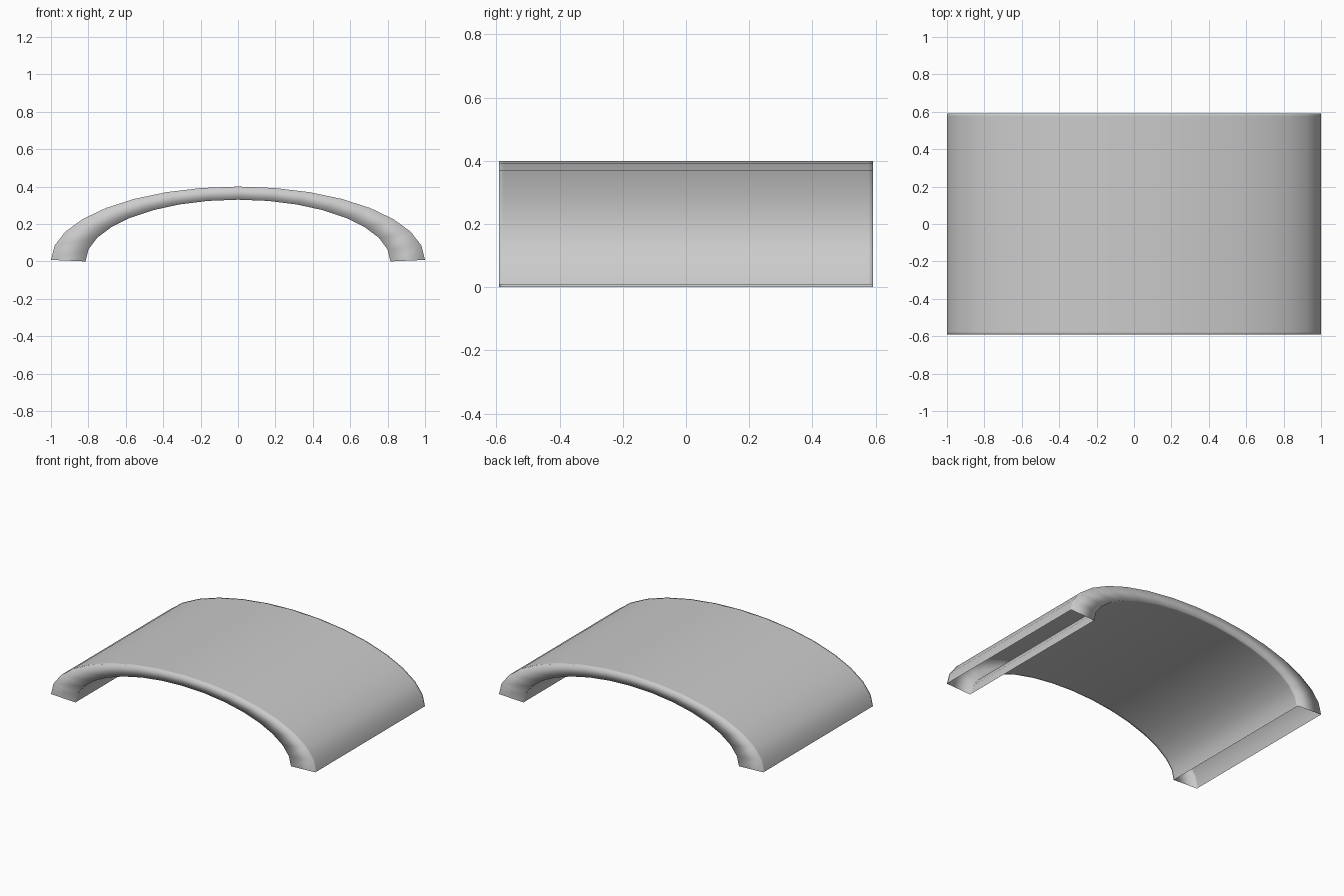
import bpy, bmesh, math

cube = bpy.data.objects.get("Cube")
if cube:
    bpy.data.objects.remove(cube)

SEGMENTS = 16        # sides along the half ellipse
HALF_DEPTH = 0.592
RIM = 0.015          # narrow band beside each open end

grey = bpy.data.materials.new("plain_grey")
grey.use_nodes = True
colour = (0.6, 0.6, 0.6, 1)
grey.diffuse_color = colour
grey.node_tree.nodes["Principled BSDF"].inputs["Base Color"].default_value = colour

# (half width, height, base height) of the outer and inner half ellipses
OUTER = (1.0, 0.392, 0.008)
INNER = (0.815, 0.33, 0.0)
depths = [-HALF_DEPTH, RIM - HALF_DEPTH, HALF_DEPTH - RIM, HALF_DEPTH]


def arch_point(ellipse, angle, y):
    width, height, base = ellipse
    return (width * math.cos(angle), y, base + height * math.sin(angle))


# Hollow arch: closed rings swept along the curve, open at both feet
bm = bmesh.new()
rings = []
for i in range(SEGMENTS + 1):
    a = math.pi * i / SEGMENTS
    ring = [bm.verts.new(arch_point(OUTER, a, y)) for y in depths]
    ring += [bm.verts.new(arch_point(INNER, a, y)) for y in reversed(depths)]
    rings.append(ring)

for first, second in zip(rings, rings[1:]):
    for j in range(len(first)):
        k = (j + 1) % len(first)
        face = bm.faces.new((first[j], first[k], second[k], second[j]))
        face.smooth = True

mesh = bpy.data.meshes.new("arch_shell")
bm.to_mesh(mesh)
bm.free()
mesh.materials.append(grey)
arch = bpy.data.objects.new("arch_shell", mesh)
bpy.context.collection.objects.link(arch)
